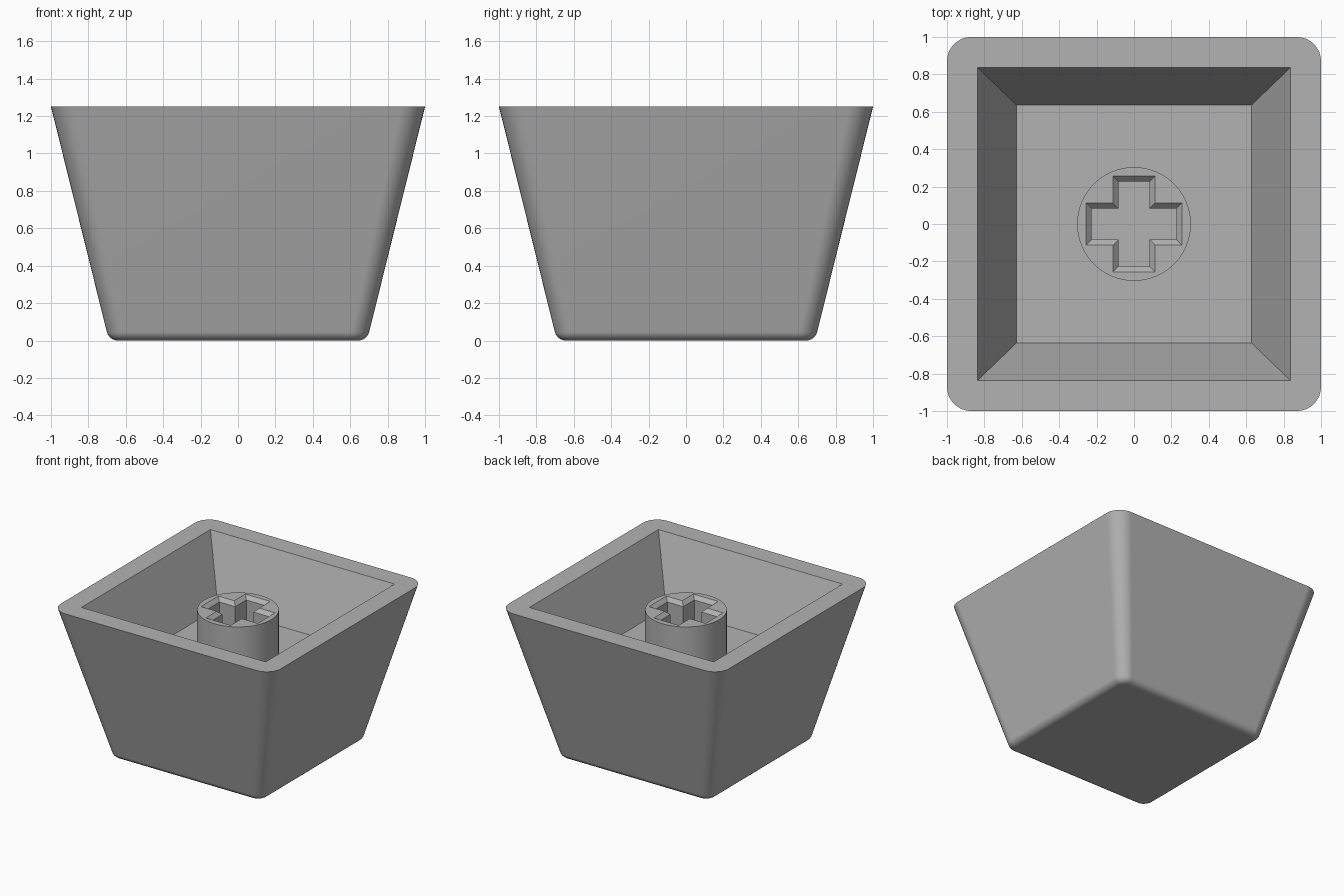
import bpy, bmesh, math

if "Cube" in bpy.data.objects:
    bpy.data.objects.remove(bpy.data.objects["Cube"])

grey = bpy.data.materials.new("plain grey")
grey.diffuse_color = (0.45, 0.45, 0.45, 1)
grey.use_nodes = True
grey.node_tree.nodes["Principled BSDF"].inputs["Base Color"].default_value = grey.diffuse_color

TOP, FLOOR, STEM_TOP = 1.25, 0.74, 1.135
SEG = 8  # segments per rounded corner


def rounded_ring(bm, half, radius, z):
    """Square loop with rounded corners, counter-clockwise from +x +y."""
    verts = []
    for k in range(4):
        mid = math.pi / 4 + k * math.pi / 2
        cx = math.copysign(half - radius, math.cos(mid))
        cy = math.copysign(half - radius, math.sin(mid))
        for i in range(SEG + 1):
            a = k * math.pi / 2 + i / SEG * math.pi / 2
            verts.append(bm.verts.new((cx + radius * math.cos(a), cy + radius * math.sin(a), z)))
    return verts


def loop(bm, points, z):
    return [bm.verts.new((x, y, z)) for x, y in points]


def bridge(bm, a, b):
    n = len(a)
    for i in range(n):
        bm.faces.new((a[i], a[(i + 1) % n], b[(i + 1) % n], b[i]))


def finish(bm, name):
    bmesh.ops.recalc_face_normals(bm, faces=bm.faces)
    mesh = bpy.data.meshes.new(name)
    bm.to_mesh(mesh)
    bm.free()
    mesh.materials.append(grey)
    obj = bpy.data.objects.new(name, mesh)
    bpy.context.collection.objects.link(obj)
    bpy.ops.object.select_all(action='DESELECT')
    obj.select_set(True)
    bpy.context.view_layer.objects.active = obj
    bpy.ops.object.shade_smooth_by_angle(angle=math.radians(30))
    mod = obj.modifiers.new("flat sides", 'WEIGHTED_NORMAL')
    mod.keep_sharp = True
    return obj


def square(hx, hy):
    return [(hx, hy), (-hx, hy), (-hx, -hy), (hx, -hy)]


# Hollow tapered cap: filleted base, sloping sides, flat rim and inner cavity
bm = bmesh.new()
fillet, centre, tilt = 0.06, 0.643, math.atan(0.248)
widest = centre + fillet * math.cos(tilt)
rings = []
for i in range(7):
    t = math.pi / 2 + (tilt - math.pi / 2) * i / 6
    half = centre + fillet * math.cos(t)
    rings.append(rounded_ring(bm, half, 0.095 - (widest - half), fillet * (1 - math.sin(t))))
rings.append(rounded_ring(bm, 1.0, 0.13, TOP))
bm.faces.new(rings[0])
for a, b in zip(rings, rings[1:]):
    bridge(bm, a, b)

rim = rings[-1]
mouth = loop(bm, square(0.837, 0.837), TOP)
floor = loop(bm, square(0.627, 0.635), FLOOR)
for k in range(4):
    s = k * (SEG + 1)
    for i in range(SEG):
        bm.faces.new((rim[s + i], rim[s + i + 1], mouth[k]))
    bm.faces.new((rim[s + SEG], rim[(s + SEG + 1) % len(rim)], mouth[(k + 1) % 4], mouth[k]))
bridge(bm, mouth, floor)
bm.faces.new(floor)
finish(bm, "cap_shell")


# Round stem with a chamfered cross-shaped socket
def cross(arm, w):
    corner = [(arm, -w), (arm, w), (w, w)]
    pts = []
    for k in range(4):
        c, s = round(math.cos(k * math.pi / 2)), round(math.sin(k * math.pi / 2))
        pts += [(x * c - y * s, x * s + y * c) for x, y in corner]
    return pts


bm = bmesh.new()
circle = [(0.304 * math.cos(i * math.tau / 64), 0.304 * math.sin(i * math.tau / 64)) for i in range(64)]
base, top = loop(bm, circle, FLOOR), loop(bm, circle, STEM_TOP)
bridge(bm, base, top)
opening = loop(bm, cross(0.257, 0.113), STEM_TOP)
throat = loop(bm, cross(0.228, 0.084), STEM_TOP - 0.03)
bottom = loop(bm, cross(0.228, 0.084), FLOOR)
bridge(bm, opening, throat)
bridge(bm, throat, bottom)
edges = [bm.edges.get((r[i], r[(i + 1) % len(r)])) for r in (top, opening) for i in range(len(r))]
bmesh.ops.triangle_fill(bm, edges=edges, use_beauty=True)
finish(bm, "stem_socket")
